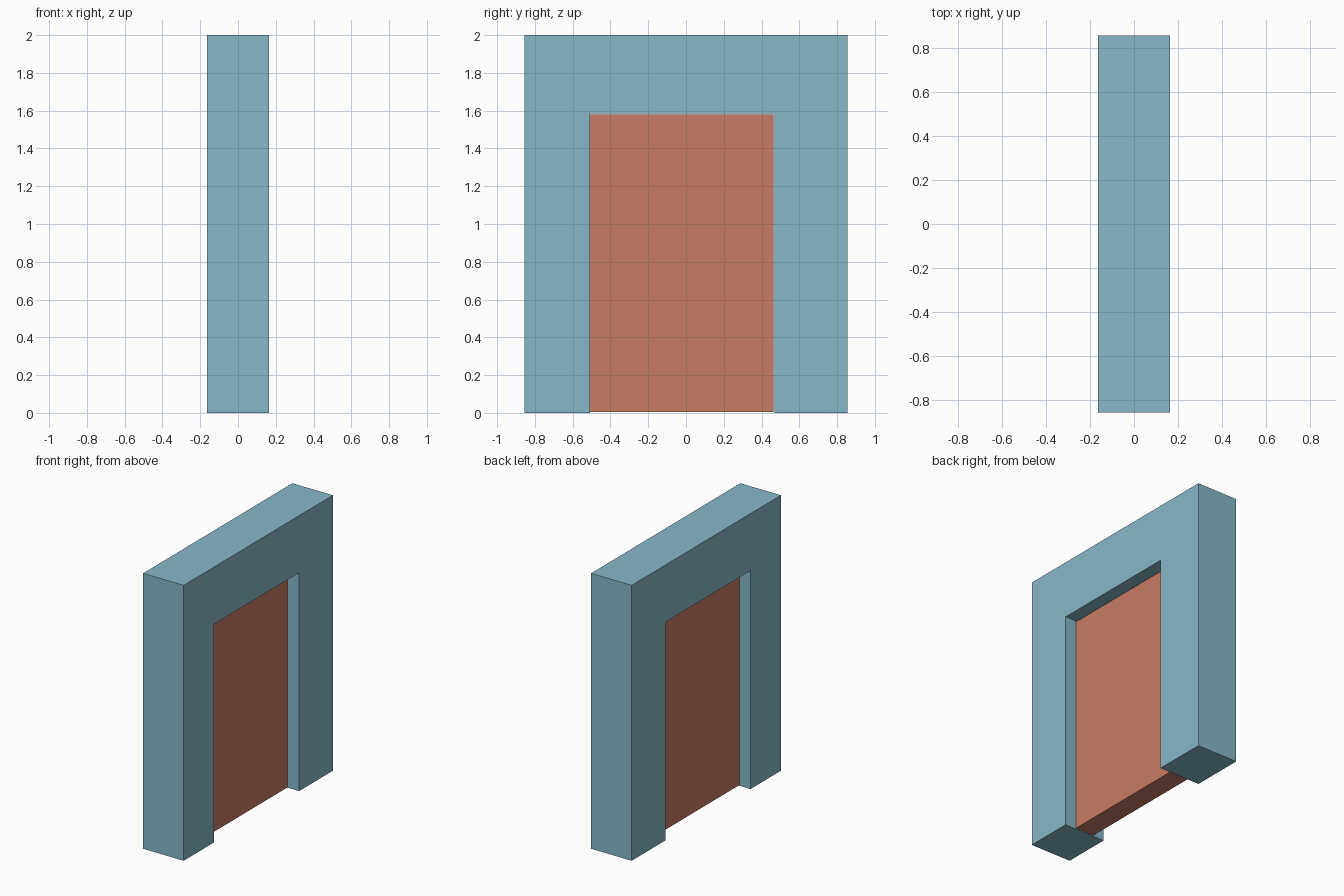
import bpy, bmesh

if "Cube" in bpy.data.objects:
    bpy.data.objects.remove(bpy.data.objects["Cube"])


def slab(name, profile, x0, x1, color):
    """Extrude a (y, z) outline along x from x0 to x1."""
    bm = bmesh.new()
    face = bm.faces.new([bm.verts.new((x0, y, z)) for y, z in profile])
    result = bmesh.ops.extrude_face_region(bm, geom=[face])
    verts = [g for g in result["geom"] if isinstance(g, bmesh.types.BMVert)]
    bmesh.ops.translate(bm, verts=verts, vec=(x1 - x0, 0, 0))
    bmesh.ops.recalc_face_normals(bm, faces=bm.faces)
    mesh = bpy.data.meshes.new(name)
    bm.to_mesh(mesh)
    bm.free()
    mat = bpy.data.materials.new(name + "_color")
    mat.diffuse_color = color
    mat.use_nodes = True
    mat.node_tree.nodes["Principled BSDF"].inputs["Base Color"].default_value = mat.diffuse_color
    mesh.materials.append(mat)
    obj = bpy.data.objects.new(name, mesh)
    bpy.context.collection.objects.link(obj)
    return obj


half_width, half_depth, height = 0.856, 0.163, 2.0
left, right, top = -0.508, 0.468, 1.585   # doorway opening
gap = 0.006

# Wall frame: arch-shaped outline with a square doorway
slab("door_frame", [
    (-half_width, 0), (-half_width, height), (half_width, height), (half_width, 0),
    (right, 0), (right, top), (left, top), (left, 0),
], -half_depth, half_depth, (0.24, 0.48, 0.58, 1))

# Door leaf: hinged tight on one side, small clearance elsewhere
slab("door", [
    (left, gap), (left, top - gap), (right - gap, top - gap), (right - gap, gap),
], -0.075, 0.075, (0.58, 0.20, 0.13, 1))
